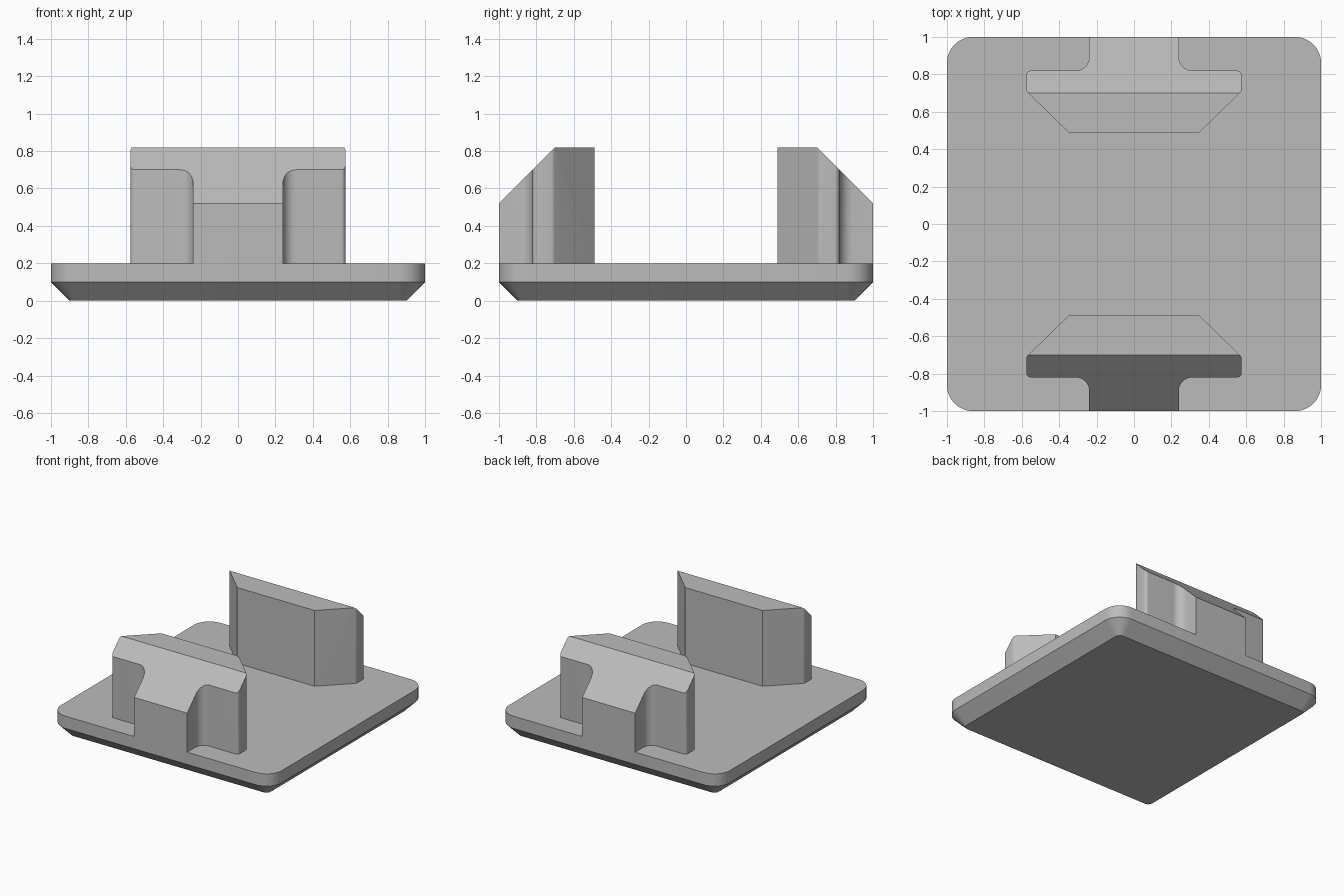
import bpy, bmesh, math

cube = bpy.data.objects.get("Cube")
if cube:
    bpy.data.objects.remove(cube, do_unlink=True)

grey = bpy.data.materials.new("plain grey")
grey.use_nodes = True
colour = (0.5, 0.5, 0.5, 1)
grey.diffuse_color = colour
grey.node_tree.nodes["Principled BSDF"].inputs["Base Color"].default_value = colour


def arc(cx, cy, r, start, end, steps=8):
    """Points along a circular arc, angles in degrees."""
    angles = [math.radians(start + (end - start) * i / steps) for i in range(steps + 1)]
    return [(cx + r * math.cos(a), cy + r * math.sin(a)) for a in angles]


def loft(name, rings):
    """Closed solid through rings of equal point count, bottom to top."""
    bm = bmesh.new()
    loops = [[bm.verts.new(p) for p in ring] for ring in rings]
    for low, high in zip(loops, loops[1:]):
        for i in range(len(low)):
            j = (i + 1) % len(low)
            bm.faces.new((low[i], low[j], high[j], high[i]))
    bm.faces.new(loops[0][::-1])
    bm.faces.new(loops[-1])
    bmesh.ops.recalc_face_normals(bm, faces=bm.faces)
    return finish(name, bm)


def finish(name, bm):
    mesh = bpy.data.meshes.new(name)
    bm.to_mesh(mesh)
    bm.free()
    mesh.materials.append(grey)
    obj = bpy.data.objects.new(name, mesh)
    bpy.context.collection.objects.link(obj)
    bpy.ops.object.select_all(action='DESELECT')
    obj.select_set(True)
    bpy.context.view_layer.objects.active = obj
    bpy.ops.object.shade_smooth_by_angle(angle=math.radians(30))
    return obj


def rounded_square(half, radius, z):
    c = half - radius
    points = []
    for k, (sx, sy) in enumerate([(1, 1), (-1, 1), (-1, -1), (1, -1)]):
        points += arc(sx * c, sy * c, radius, 90 * k, 90 * k + 90)
    return [(x, y, z) for x, y in points]


# Base plate with a chamfered underside
loft("base_plate", [rounded_square(0.9, 0.04, 0),
                    rounded_square(1, 0.14, 0.1),
                    rounded_square(1, 0.14, 0.2)])

# Half plan of the front post: stem, inner fillet, rounded flange, tapered nose
half_plan = [(0.24, -1)]
half_plan += arc(0.31, -0.89, 0.07, 180, 90)
half_plan += arc(0.55, -0.795, 0.025, -90, 0, 5)
half_plan += arc(0.55, -0.72, 0.025, 0, 45, 3)
half_plan += [(0.35, -0.49)]
plan = half_plan + [(-x, y) for x, y in reversed(half_plan)]


def post(name, side):
    """T-shaped post with its outer top sliced at 45 degrees."""
    bm = bmesh.new()
    bottom = bm.faces.new([bm.verts.new((x, y, 0.2)) for x, y in plan])
    top = bmesh.ops.extrude_face_region(bm, geom=[bottom], use_keep_orig=True)
    new_verts = [v for v in top["geom"] if isinstance(v, bmesh.types.BMVert)]
    bmesh.ops.translate(bm, verts=new_verts, vec=(0, 0, 0.62))
    cut = bmesh.ops.bisect_plane(bm, geom=bm.verts[:] + bm.edges[:] + bm.faces[:],
                                 plane_co=(0, -0.7, 0.82), plane_no=(0, -1, 1),
                                 clear_outer=True)
    rim = [e for e in cut["geom_cut"] if isinstance(e, bmesh.types.BMEdge)]
    bmesh.ops.contextual_create(bm, geom=rim)
    for v in bm.verts:
        v.co.y *= side
    bmesh.ops.recalc_face_normals(bm, faces=bm.faces)
    return finish(name, bm)


post("front_post", 1)
post("back_post", -1)
